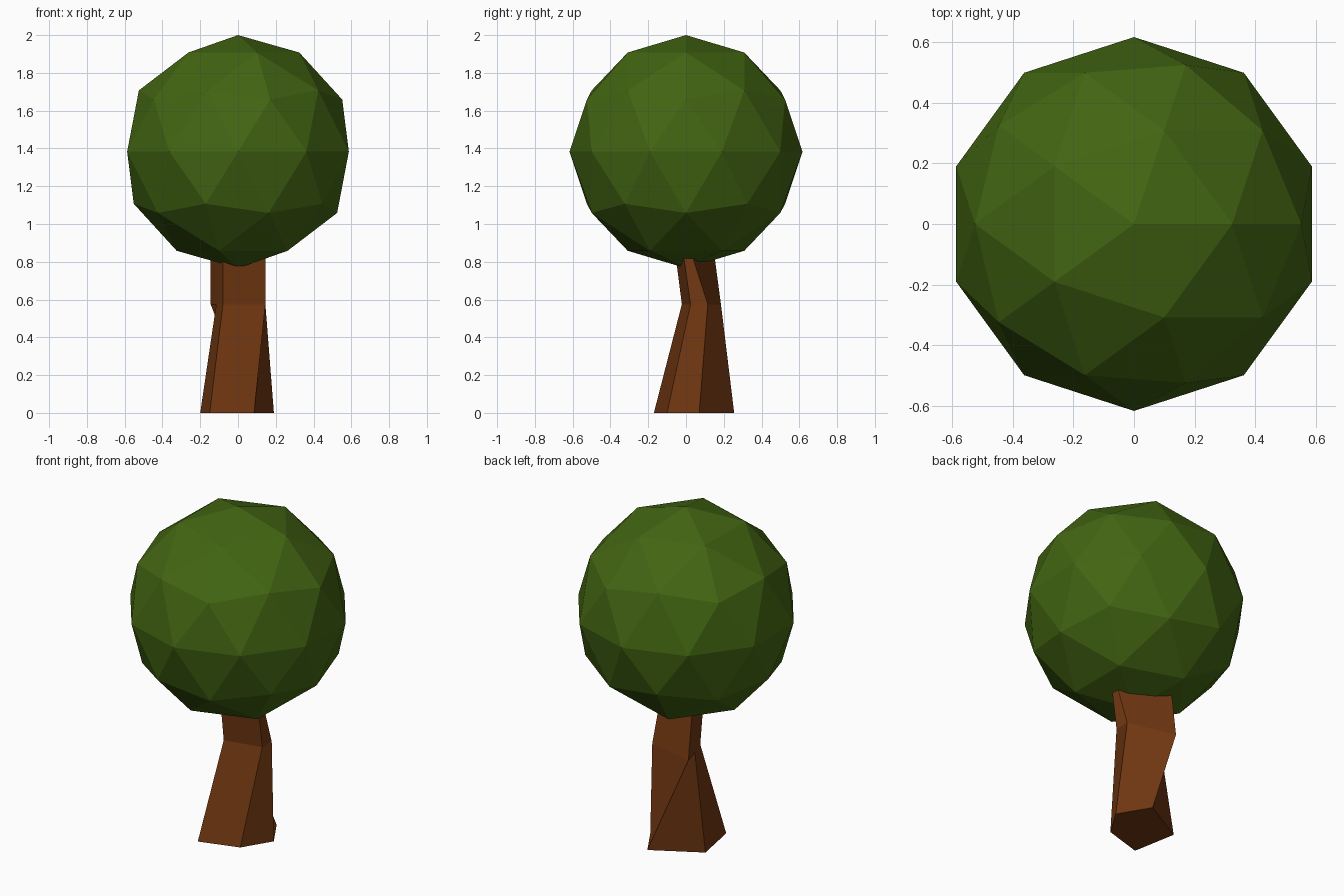
import bpy, bmesh

if "Cube" in bpy.data.objects:
    bpy.data.objects.remove(bpy.data.objects["Cube"])


def material(name, color):
    m = bpy.data.materials.new(name)
    m.diffuse_color = color
    m.use_nodes = True
    m.node_tree.nodes["Principled BSDF"].inputs["Base Color"].default_value = m.diffuse_color
    return m


# Crown: faceted low-poly ball
bpy.ops.mesh.primitive_ico_sphere_add(subdivisions=2, radius=0.617, location=(0, 0, 1.383))
crown = bpy.context.object
crown.name = "crown"
crown.data.materials.append(material("leaves", (0.055, 0.13, 0.006, 1)))

# Trunk: irregular five-sided rings (z, outline), top ring hidden in the crown
rings = [
    (0.0, [(-0.20, 0.10), (-0.15, -0.17), (0.085, -0.10), (0.19, 0.07), (0.08, 0.255)]),
    (0.575, [(-0.115, 0.08), (-0.08, -0.022), (0.145, 0.024), (0.145, 0.115), (-0.145, 0.185)]),
    (0.95, [(-0.115, 0.03), (-0.08, -0.07), (0.145, -0.03), (0.145, -0.005), (-0.145, 0.135)]),
]
bm = bmesh.new()
loops = [[bm.verts.new((x, y, z)) for x, y in pts] for z, pts in rings]
for low, high in zip(loops, loops[1:]):
    for i in range(5):
        j = (i + 1) % 5
        bm.faces.new((low[i], low[j], high[j], high[i]))
bm.faces.new(loops[0][::-1])
bm.faces.new(loops[-1])
bmesh.ops.recalc_face_normals(bm, faces=bm.faces)
mesh = bpy.data.meshes.new("trunk")
bm.to_mesh(mesh)
bm.free()
mesh.materials.append(material("bark", (0.17, 0.04, 0.006, 1)))
trunk = bpy.data.objects.new("trunk", mesh)
bpy.context.collection.objects.link(trunk)
